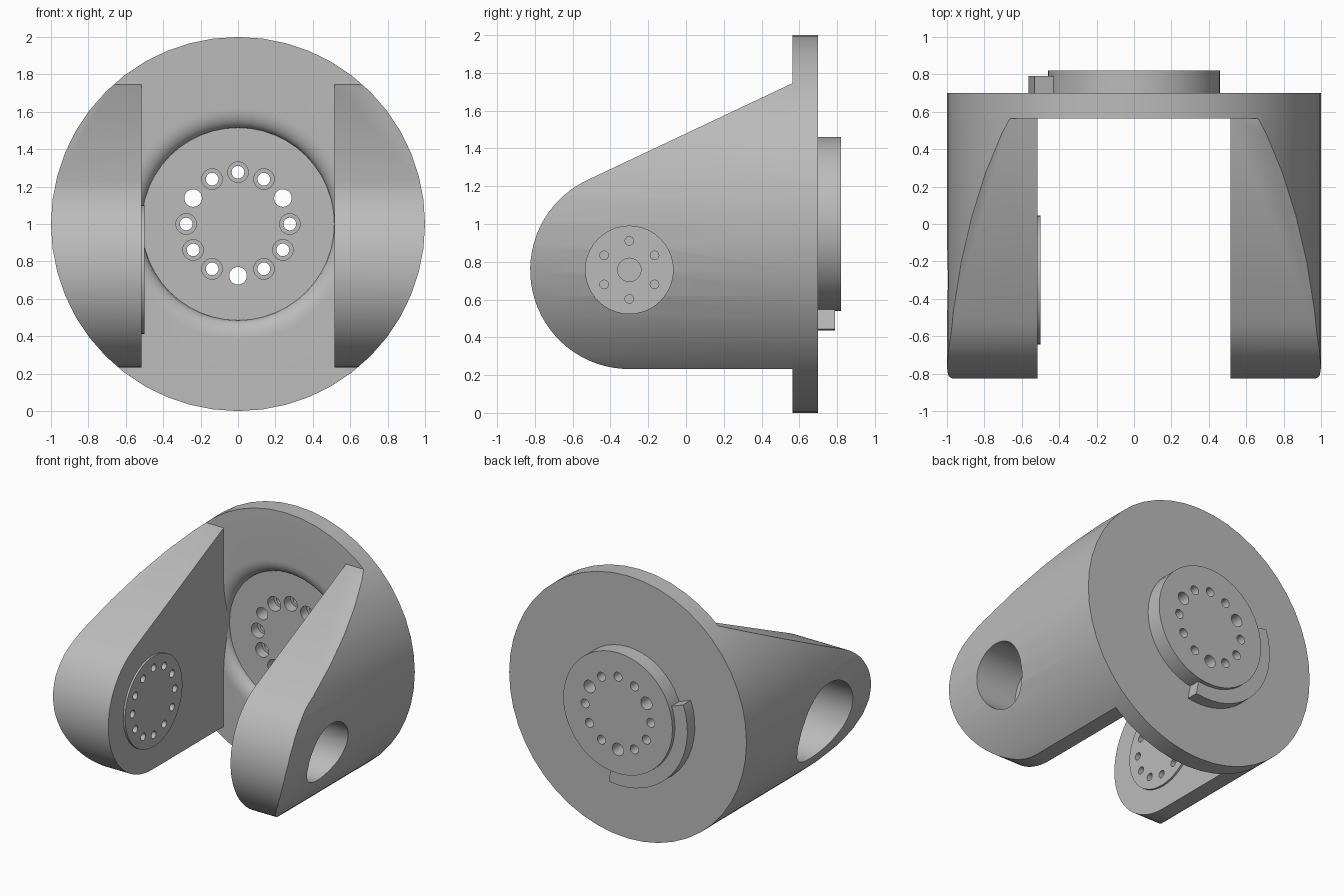
import bpy, bmesh, math
from mathutils import Matrix, Vector

if "Cube" in bpy.data.objects:
    bpy.data.objects.remove(bpy.data.objects["Cube"], do_unlink=True)

grey = bpy.data.materials.new("plain grey")
grey.use_nodes = True
grey.diffuse_color = (0.5, 0.5, 0.5, 1)
grey.node_tree.nodes["Principled BSDF"].inputs["Base Color"].default_value = (0.5, 0.5, 0.5, 1)

HUB_Z = 1.0                    # flange centre height
PIVOT_Y, PIVOT_Z = -0.30, 0.757  # arm pivot
ARM_R, INNER_X = 0.525, 0.515


def finish(name, bm):
    """Turn a bmesh into a grey object."""
    bmesh.ops.recalc_face_normals(bm, faces=bm.faces)
    mesh = bpy.data.meshes.new(name)
    bm.to_mesh(mesh)
    bm.free()
    mesh.materials.append(grey)
    ob = bpy.data.objects.new(name, mesh)
    bpy.context.collection.objects.link(ob)
    return ob


def add_cylinder(bm, axis, centre, radius, start, end, segments=24):
    """Cylinder along X or Y between two coordinates on that axis."""
    if axis == "X":
        turn = Matrix.Rotation(math.pi / 2, 4, "Y")
        mid = Vector(((start + end) / 2, centre[0], centre[1]))
    else:
        turn = Matrix.Rotation(math.pi / 2, 4, "X")
        mid = Vector((centre[0], (start + end) / 2, centre[1]))
    bmesh.ops.create_cone(bm, cap_ends=True, segments=segments, radius1=radius,
                          radius2=radius, depth=abs(end - start),
                          matrix=Matrix.Translation(mid) @ turn)


def boolean(ob, cutter_bm, operation="DIFFERENCE"):
    """Apply a boolean with a temporary cutter."""
    cutter = finish("cutter", cutter_bm)
    cutter.hide_render = True
    mod = ob.modifiers.new("cut", "BOOLEAN")
    mod.operation, mod.solver, mod.object = operation, "EXACT", cutter
    graph = bpy.context.evaluated_depsgraph_get()
    result = bpy.data.meshes.new_from_object(ob.evaluated_get(graph))
    ob.modifiers.clear()
    ob.data = result
    bpy.data.objects.remove(cutter, do_unlink=True)


def smooth(ob, degrees=30):
    ob.data.shade_smooth()
    ob.data.set_sharp_from_angle(angle=math.radians(degrees))


def ring(count, radius, centre):
    """Points evenly spaced around a circle."""
    for i in range(count):
        a = math.tau * i / count
        yield i, (centre[0] + radius * math.cos(a), centre[1] + radius * math.sin(a))


# Flange with rear boss and round-lipped front recess
profile = [(0, 0.82), (0.46, 0.82), (0.46, 0.70), (1, 0.70), (1, 0.563), (0.62, 0.563)]
for i in range(1, 9):
    a = math.pi / 2 * i / 8
    profile.append((0.62 - 0.105 * math.sin(a), 0.633 - 0.07 * math.cos(a)))
profile.append((0, 0.633))
bm = bmesh.new()
verts = [bm.verts.new((r, y, HUB_Z)) for r, y in profile]
edges = [bm.edges.new(pair) for pair in zip(verts, verts[1:])]
bmesh.ops.spin(bm, geom=verts + edges, cent=(0, 0, HUB_Z), axis=(0, 1, 0),
               angle=math.tau, steps=48)
bmesh.ops.remove_doubles(bm, verts=bm.verts, dist=0.0005)
flange = finish("flange", bm)

# Bolt circle: three large plain holes, nine counterbored ones
through, counterbore = bmesh.new(), bmesh.new()
for i, point in ring(12, 0.277, (0, HUB_Z)):
    large = i in (1, 5, 9)
    add_cylinder(through, "Y", point, 0.047 if large else 0.034, 0.5, 0.9)
    if not large:
        add_cylinder(counterbore, "Y", point, 0.055, 0.5, 0.71)
boolean(flange, through)
boolean(flange, counterbore)
smooth(flange)

# Curved stop beside the rear boss
bm = bmesh.new()
corners = [(0.45, 0.69), (0.565, 0.69), (0.565, 0.79), (0.45, 0.79)]
sections = []
for i in range(17):
    a = math.radians(160 + 120 * i / 16)
    sections.append([bm.verts.new((r * math.cos(a), y, HUB_Z + r * math.sin(a)))
                     for r, y in corners])
for s, t in zip(sections, sections[1:]):
    for k in range(4):
        n = (k + 1) % 4
        bm.faces.new((s[k], s[n], t[n], t[k]))
bm.faces.new(sections[0])
bm.faces.new(sections[-1])
smooth(finish("stop_rib", bm))


def make_arm(name, side, hole_radius, floor_x):
    """Side arm: pivot-rounded profile trimmed to the flange's outer cylinder."""
    tilt = math.radians(25.5)
    outline = [(0.66, PIVOT_Z - ARM_R), (0.66, 1.745), (0.563, 1.745)]
    for i in range(33):
        a = math.pi / 2 + tilt + (math.pi - tilt) * i / 32
        outline.append((PIVOT_Y + ARM_R * math.cos(a), PIVOT_Z + ARM_R * math.sin(a)))
    bm = bmesh.new()
    face = bm.faces.new([bm.verts.new((side * INNER_X, y, z)) for y, z in outline])
    out = bmesh.ops.extrude_face_region(bm, geom=[face])["geom"]
    bmesh.ops.translate(bm, vec=(side * 0.6, 0, 0),
                        verts=[v for v in out if isinstance(v, bmesh.types.BMVert)])
    arm = finish(name, bm)
    trim = bmesh.new()
    add_cylinder(trim, "Y", (0, HUB_Z), 1, -1.2, 1.2, 48)
    boolean(arm, trim, "INTERSECT")
    pocket = bmesh.new()
    add_cylinder(pocket, "X", (PIVOT_Y, PIVOT_Z), hole_radius,
                 side * floor_x, side * 1.3, 40)
    boolean(arm, pocket)
    return arm


pivot = (PIVOT_Y, PIVOT_Z)

# Left arm with a centre hole and six small ones
left_arm = make_arm("left_arm", 1, 0.232, 0.63)
holes = bmesh.new()
add_cylinder(holes, "X", pivot, 0.062, 0.4, 0.8)
for i, (y, z) in ring(6, 0.154, (0, 0)):
    add_cylinder(holes, "X", (PIVOT_Y + z, PIVOT_Z + y), 0.023, 0.4, 0.8, 16)
boolean(left_arm, holes)
smooth(left_arm)

# Right arm with a raised bearing pad and twelve holes
right_arm = make_arm("right_arm", -1, 0.312, 0.59)
bm = bmesh.new()
add_cylinder(bm, "X", pivot, 0.345, -0.53, -0.50, 48)
boolean(right_arm, bm, "UNION")
holes = bmesh.new()
for i, point in ring(12, 0.255, pivot):
    add_cylinder(holes, "X", point, 0.028, -0.8, -0.4, 16)
boolean(right_arm, holes)
smooth(right_arm)
